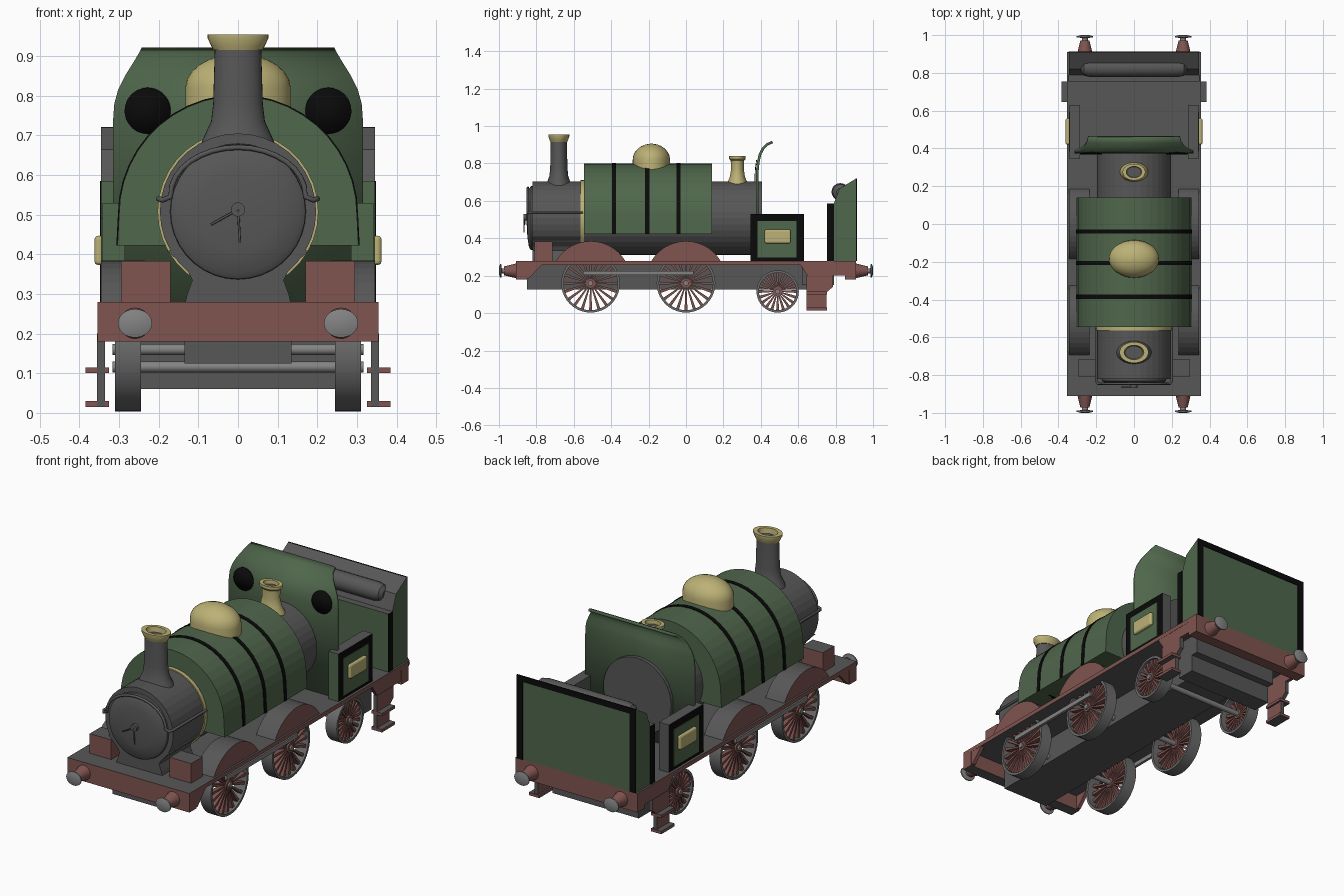
import bpy, bmesh, math
from mathutils import Vector

if "Cube" in bpy.data.objects:
    bpy.data.objects.remove(bpy.data.objects["Cube"])


def mat(name, r, g, b):
    m = bpy.data.materials.new(name)
    m.diffuse_color = (r, g, b, 1)
    m.use_nodes = True
    m.node_tree.nodes["Principled BSDF"].inputs["Base Color"].default_value = m.diffuse_color
    return m


GREEN = mat("green_paint", 0.08, 0.135, 0.072)
RED = mat("red_brown_paint", 0.215, 0.09, 0.08)
GREY = mat("dark_grey", 0.095, 0.095, 0.095)
STEEL = mat("light_steel", 0.23, 0.23, 0.23)
RIM = mat("wheel_grey", 0.15, 0.15, 0.15)
BRASS = mat("brass", 0.5, 0.44, 0.18)
BLACK = mat("black", 0.003, 0.003, 0.003)


def finish(name, bm, mats, rule=None, smooth=None):
    bmesh.ops.recalc_face_normals(bm, faces=bm.faces)
    bm.normal_update()
    if rule:
        for f in bm.faces:
            f.material_index = rule(f)
    me = bpy.data.meshes.new(name)
    bm.to_mesh(me)
    bm.free()
    for m in (mats if isinstance(mats, list) else [mats]):
        me.materials.append(m)
    if smooth:
        for p in me.polygons:
            p.use_smooth = True
        me.set_sharp_from_angle(angle=math.radians(smooth))
    ob = bpy.data.objects.new(name, me)
    bpy.context.collection.objects.link(ob)
    return ob


def prism(name, pts, axis, a, b, mats, rule=None, smooth=None):
    """Extrude a 2D profile along x (points are y,z) or y (points are x,z)."""
    bm = bmesh.new()
    place = (lambda p, t: (t, *p)) if axis == 'x' else (lambda p, t: (p[0], t, p[1]))
    lo = [bm.verts.new(place(p, a)) for p in pts]
    hi = [bm.verts.new(place(p, b)) for p in pts]
    bm.faces.new(lo)
    bm.faces.new(hi)
    n = len(pts)
    for i in range(n):
        j = (i + 1) % n
        bm.faces.new((lo[i], lo[j], hi[j], hi[i]))
    return finish(name, bm, mats, rule, smooth)


def box(name, x0, x1, y0, y1, z0, z1, mats, rule=None):
    return prism(name, [(y0, z0), (y1, z0), (y1, z1), (y0, z1)], 'x', x0, x1, mats, rule)


def lathe(name, prof, axis, c, mats, n=32, sc=(1, 1), smooth=35, loop=False, rule=None):
    """Spin (radius, offset) points about an axis through c."""
    bm = bmesh.new()
    c = Vector(c)
    u, v, w = {'x': ((0, 1, 0), (0, 0, 1), (1, 0, 0)), 'y': ((1, 0, 0), (0, 0, 1), (0, 1, 0)),
               'z': ((1, 0, 0), (0, 1, 0), (0, 0, 1))}[axis]
    u, v, w = Vector(u) * sc[0], Vector(v) * sc[1], Vector(w)
    rings = [[bm.verts.new(c + w * h + u * r * math.cos(math.tau * i / n) + v * r * math.sin(math.tau * i / n))
              for i in range(n)] for r, h in prof]
    pairs = list(zip(rings, rings[1:])) + ([(rings[-1], rings[0])] if loop else [])
    for p, q in pairs:
        for i in range(n):
            j = (i + 1) % n
            bm.faces.new((p[i], p[j], q[j], q[i]))
    if not loop:
        bm.faces.new(rings[0])
        bm.faces.new(rings[-1])
    return finish(name, bm, mats, rule, smooth)


def tube(name, pts, r, m):
    cu = bpy.data.curves.new(name, 'CURVE')
    cu.dimensions = '3D'
    cu.bevel_depth, cu.bevel_resolution, cu.use_fill_caps = r, 2, True
    sp = cu.splines.new('POLY')
    sp.points.add(len(pts) - 1)
    for p, q in zip(sp.points, pts):
        p.co = (*q, 1)
    cu.materials.append(m)
    ob = bpy.data.objects.new(name, cu)
    bpy.context.collection.objects.link(ob)


def sheet(name, rows, cx, thick, m):
    """Thin plate from rows of (y, z, half width)."""
    bm = bmesh.new()
    vs = [(bm.verts.new((cx - h, y, z)), bm.verts.new((cx + h, y, z))) for y, z, h in rows]
    for p, q in zip(vs, vs[1:]):
        bm.faces.new((p[0], p[1], q[1], q[0]))
    ob = finish(name, bm, m, smooth=35)
    s = ob.modifiers.new("thickness", 'SOLIDIFY')
    s.thickness, s.offset = thick, 0


def top_grey(f):
    return 1 if abs(f.normal.z) > 0.5 else 0


# Footplate, end beams and underframe
box("footplate", -0.355, 0.355, -0.91, 0.91, 0.258, 0.28, [RED, GREY], top_grey)
box("front_beam", -0.355, 0.355, -0.91, -0.85, 0.18, 0.279, [RED, GREY], lambda f: 1 if f.normal.z < -0.5 else 0)
box("rear_beam", -0.355, 0.355, 0.85, 0.91, 0.18, 0.279, RED)
box("main_frame", -0.135, 0.135, -0.85, 0.65, 0.125, 0.26, GREY)
box("rear_ashpan", -0.25, 0.25, 0.65, 0.75, 0.06, 0.15, GREY)
box("rear_ashpan_top", -0.25, 0.25, 0.62, 0.79, 0.15, 0.26, GREY)

# Wheels: rim, hub and wedge spokes
def wheel(s, y, r, tag):
    a, b = s * 0.245, s * 0.31
    lathe(f"wheel_rim_{tag}", [(r, a), (r, b), (r - 0.013, b), (r - 0.013, a)], 'x', (0, y, r + 0.003), RIM, 40, loop=True)
    lathe(f"wheel_hub_{tag}", [(0.026, s * 0.265), (0.026, s * 0.308)], 'x', (0, y, r + 0.003), RED, 16)
    bm = bmesh.new()
    for i in range(20):
        t = math.tau * i / 20
        d, e = Vector((0, math.cos(t), math.sin(t))), Vector((0, -math.sin(t), math.cos(t)))
        o = Vector((0, y, r + 0.003))
        v = [[bm.verts.new(o + Vector((x, 0, 0)) + d * q + e * w)
              for q, w in ((0.02, -0.003), (r - 0.01, -0.008), (r - 0.01, 0.008), (0.02, 0.003))]
             for x in (s * 0.275, s * 0.30)]
        bm.faces.new(v[0])
        bm.faces.new(v[1])
        for k in range(4):
            m = (k + 1) % 4
            bm.faces.new((v[0][k], v[0][m], v[1][m], v[1][k]))
    finish(f"wheel_spokes_{tag}", bm, RED)


for i, (y, r) in enumerate(((-0.51, 0.157), (0.0, 0.157), (0.49, 0.113))):
    lathe(f"axle_{i}", [(0.014, -0.317), (0.014, 0.317)], 'x', (0, y, r + 0.003), STEEL, 16)

for s in (-1, 1):
    side = "right" if s > 0 else "left"
    for i, (y, r) in enumerate(((-0.51, 0.157), (0.0, 0.157), (0.49, 0.113))):
        wheel(s, y, r, f"{side}_{i}")
        # Splashers over the big wheels
        if i < 2:
            a = math.asin(0.11 / 0.215)
            arc = [a + (math.pi - 2 * a) * k / 14 for k in range(15)]
            prism(f"splasher_{side}_{i}", [(y + 0.215 * math.cos(t), 0.17 + 0.215 * math.sin(t)) for t in arc],
                  'x', s * 0.235, s * 0.345, [RED, GREY], lambda f: 0 if abs(f.normal.x) > 0.5 else 1)
    box(f"coupling_rod_{side}", s * 0.308, s * 0.322, -0.55, 0.04, 0.203, 0.226, STEEL)
    box(f"sand_box_{side}", s * 0.17, s * 0.295, -0.81, -0.715, 0.28, 0.383, [RED, GREY], top_grey)
    # Beam brackets and steps
    prism(f"front_bracket_{side}", [(-0.86, 0.185), (-0.84, 0.185), (-0.77, 0.26), (-0.86, 0.26)], 'x', s * 0.335, s * 0.354, RED)
    prism(f"rear_bracket_{side}", [(0.61, 0.26), (0.65, 0.2), (0.86, 0.2), (0.86, 0.26)], 'x', s * 0.335, s * 0.354, RED)
    prism(f"step_hanger_{side}", [(0.645, 0.2), (0.645, 0.015), (0.75, 0.015), (0.75, 0.11), (0.785, 0.14), (0.785, 0.2)],
          'x', s * 0.335, s * 0.356, [RED, GREY], lambda f: 0 if abs(f.normal.x) > 0.5 else 1)
    for z in (0.1, 0.015):
        box(f"step_tread_{side}", s * 0.325, s * 0.385, 0.645, 0.755, z, z + 0.015, [RED, GREY], top_grey)
    # Buffers at both ends
    for e in (-1, 1):
        end = "front" if e < 0 else "rear"
        lathe(f"buffer_stock_{end}_{side}", [(0.04, e * 0.905), (0.034, e * 0.93), (0.024, e * 0.972)],
              'y', (s * 0.26, 0, 0.226), RED, 20)
        lathe(f"buffer_head_{end}_{side}", [(0.012, e * 0.965), (0.014, e * 0.985), (0.036, e * 0.988), (0.036, e * 0.994), (0.018, e)],
              'y', (s * 0.26, 0, 0.226), STEEL, 24, (1.2, 1))
    # Low cab side with border, inset panel and nameplate
    box(f"cab_side_{side}", s * 0.285, s * 0.342, 0.345, 0.63, 0.28, 0.53, [BLACK, GREEN, GREY],
        lambda f: 0 if f.normal.x * s > 0.5 else (1 if f.normal.y < -0.5 else 2))
    box(f"cab_side_panel_{side}", s * 0.340, s * 0.345, 0.383, 0.592, 0.297, 0.492, GREEN)
    plate = box(f"cab_plate_{side}", s * 0.34, s * 0.362, 0.42, 0.56, 0.373, 0.447, BRASS)
    bv = plate.modifiers.new("rounded", 'BEVEL')
    bv.width, bv.segments = 0.01, 3

# Smokebox saddle
half = [(0.135, 0.27), (0.128, 0.30), (0.115, 0.335), (0.13, 0.365), (0.18, 0.41)]
prism("smokebox_saddle", half + [(-x, z) for x, z in reversed(half)], 'y', -0.82, -0.56, GREY)

# Boiler, smokebox door and band
lathe("boiler", [(0.197, -0.82), (0.197, 0.405)], 'y', (0, 0, 0.508), GREY, 36, smooth=None)
lathe("smokebox_door", [(0.172, -0.815), (0.17, -0.83), (0.155, -0.84), (0.10, -0.848), (0.03, -0.852)],
      'y', (0, 0, 0.508), GREY, 36)
lathe("boiler_band", [(0.203, -0.565), (0.203, -0.545)], 'y', (0, 0, 0.508), BRASS, 36)
lathe("door_hub", [(0.018, -0.85), (0.018, -0.868)], 'y', (0, 0, 0.513), GREY, 16)
tube("door_handle_long", [(0, -0.862, 0.513), (-0.068, -0.862, 0.475)], 0.003, GREY)
tube("door_handle_short", [(0, -0.866, 0.513), (0.005, -0.866, 0.43)], 0.003, GREY)
rail = [(0.2, -0.55, 0.54), (0.2, -0.83, 0.54), (0.19, -0.845, 0.537), (0.17, -0.845, 0.545)]
arch = [(0.17 * math.cos(math.pi * k / 16), -0.845, 0.55 + 0.12 * math.sin(math.pi * k / 16)) for k in range(1, 16)]
tube("handrail", rail + arch + [(-x, y, z) for x, y, z in reversed(rail)], 0.007, GREY)

# Saddle tank with black lining bands
def tank_profile(o):
    return [(0.304 + o, 0.422)] + [((0.3 + o) * math.cos(math.pi * k / 22), 0.5 + (0.3 + o) * math.sin(math.pi * k / 22))
                                   for k in range(23)] + [(-0.304 - o, 0.422)]


prism("saddle_tank", tank_profile(0), 'y', -0.545, 0.14, GREEN)
for y in (-0.385, -0.207, -0.04):
    prism("tank_band", tank_profile(0.003), 'y', y - 0.011, y + 0.011, BLACK)

# Dome, chimney and safety valve
lathe("dome", [(0.1, 0.74), (0.1, 0.82)] + [(0.1 * math.cos(t), 0.82 + 0.086 * math.sin(t))
      for t in (0.25, 0.5, 0.75, 1.0, 1.25, 1.5)], 'z', (0, -0.185, 0), BRASS, 32, (1.33, 1))
lathe("chimney", [(0.075, 0.66), (0.062, 0.70), (0.05, 0.735), (0.046, 0.78), (0.043, 0.925)],
      'z', (0, -0.68, 0), GREY, 32, (1.36, 1))
lathe("chimney_cap", [(0.045, 0.915), (0.049, 0.925), (0.056, 0.945), (0.056, 0.955), (0.038, 0.955), (0.034, 0.928)],
      'z', (0, -0.68, 0), [BRASS, GREY], 32, (1.37, 1), rule=lambda f: 1 if len(f.verts) > 4 else 0)
lathe("safety_valve", [(0.056, 0.68), (0.052, 0.70), (0.04, 0.73), (0.034, 0.77), (0.036, 0.815), (0.044, 0.825),
                       (0.044, 0.84), (0.03, 0.84), (0.028, 0.82)],
      'z', (0, 0.275, 0), [BRASS, GREY], 32, (1.37, 1), rule=lambda f: 1 if len(f.verts) > 4 else 0)

# Cab weatherboard curling back at the top, with round windows
board = [(0.38, 0.28, 0.315), (0.38, 0.74, 0.315), (0.383, 0.78, 0.312), (0.388, 0.815, 0.302), (0.396, 0.85, 0.284),
         (0.412, 0.88, 0.264), (0.434, 0.902, 0.25), (0.462, 0.915, 0.243)]
sheet("weatherboard", board, 0, 0.014, GREEN)


def board_y(z):
    for (y0, z0, _), (y1, z1, _) in zip(board, board[1:]):
        if z <= z1:
            return y0 + (y1 - y0) * (z - z0) / (z1 - z0)


for s in (-1, 1):
    rows = []
    for k in range(25):
        t = math.pi * (k / 24 - 0.5)
        z = 0.762 + 0.058 * math.sin(t)
        rows.append((board_y(z) - 0.011, z, max(0.0005, 0.058 * math.cos(t))))
    sheet("window", rows, s * 0.228, 0.004, BLACK)

# Rear bunker with sloping grey top, coal and black lining
prism("bunker", [(0.755, 0.28), (0.91, 0.28), (0.91, 0.72), (0.82, 0.665), (0.79, 0.585), (0.755, 0.585)],
      'x', -0.345, 0.345, [GREEN, GREY], lambda f: 1 if f.normal.z > 0.3 else 0)
coal = lathe("coal", [(0.02, -0.28), (0.04, -0.265), (0.047, -0.23), (0.047, 0.23), (0.04, 0.265), (0.02, 0.28)],
             'x', (0, 0.825, 0.648), GREY, 20)
for s in (-1, 1):
    box("bunker_side_lining", s * 0.344, s * 0.348, 0.754, 0.79, 0.28, 0.585, BLACK)
    box("bunker_back_lining", s * 0.31, s * 0.346, 0.909, 0.914, 0.28, 0.72, BLACK)
box("bunker_top_lining", -0.345, 0.345, 0.909, 0.914, 0.69, 0.721, BLACK)
